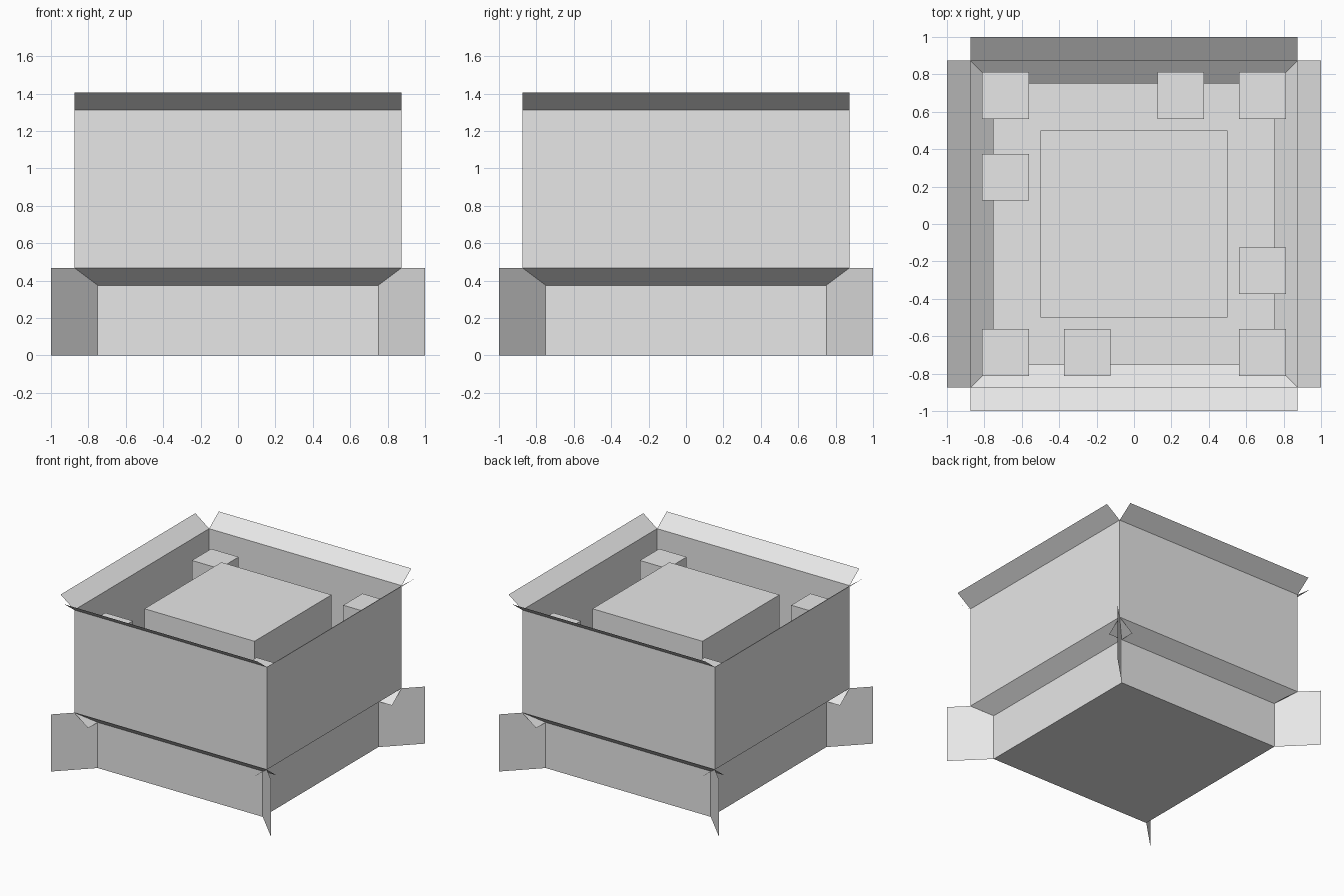
import bpy
import math
from mathutils import Matrix

old = bpy.data.objects.get("Cube")
if old:
    bpy.data.objects.remove(old, do_unlink=True)

# Single plain colour
grey = bpy.data.materials.new("light_grey")
grey.use_nodes = True
colour = (0.8, 0.8, 0.8, 1)
grey.diffuse_color = colour
grey.node_tree.nodes["Principled BSDF"].inputs["Base Color"].default_value = colour


def build(name, verts, faces, turn=0):
    """Make a flat-shaded mesh, turned about z by a number of quarter turns."""
    mesh = bpy.data.meshes.new(name)
    mesh.from_pydata(verts, [], faces)
    mesh.transform(Matrix.Rotation(turn * math.pi / 2, 4, "Z"))
    mesh.materials.append(grey)
    obj = bpy.data.objects.new(name, mesh)
    bpy.context.collection.objects.link(obj)
    return obj


def panel(name, half, low, high, turn):
    """Front-facing sheet; low and high are (y, z) of its two long edges."""
    build(name, [(-half, *low), (half, *low), (half, *high), (-half, *high)],
          [(0, 1, 2, 3)], turn)


def block(name, x, y, half, z0, z1, turn=0):
    corners = [(x - half, y - half), (x + half, y - half),
               (x + half, y + half), (x - half, y + half)]
    verts = [(*c, z) for z in (z0, z1) for c in corners]
    sides = [(i, (i + 1) % 4, (i + 1) % 4 + 4, i + 4) for i in range(4)]
    build(name, verts, [(3, 2, 1, 0), (4, 5, 6, 7)] + sides, turn)


INNER, OUTER = 0.75, 0.875
BASE_TOP, WALL_LOW, WALL_TOP, RIM = 0.375, 0.469, 1.3125, 1.406

# Floor
build("floor", [(-INNER, -INNER, 0), (INNER, -INNER, 0),
                (INNER, INNER, 0), (-INNER, INNER, 0)], [(3, 2, 1, 0)])

for side, t in zip(("front", "left", "back", "right"), range(4)):
    # Thin walls, the sloping ledge between them and the open rim flap
    panel(side + "_base_wall", INNER, (-INNER, 0), (-INNER, BASE_TOP), t)
    panel(side + "_ledge", OUTER, (-INNER, BASE_TOP), (-OUTER, WALL_LOW), t)
    panel(side + "_upper_wall", OUTER, (-OUTER, WALL_LOW), (-OUTER, WALL_TOP), t)
    panel(side + "_rim_flap", OUTER, (-OUTER, WALL_TOP), (-1, RIM), t)

    # Diagonal corner fin
    build(side + "_corner_fin", [(INNER, -INNER, 0), (1, -1, 0),
                                 (1, -1, WALL_LOW), (INNER, -INNER, WALL_LOW)],
          [(0, 1, 2, 3)], t)

    # Tall corner post and the lower block beside each wall
    block(side + "_corner_post", 0.6875, -0.6875, 0.125, WALL_LOW, 1.1875, t)
    block(side + "_low_block", -0.25, -0.6875, 0.125, WALL_LOW, 0.75, t)

# Central block
block("central_block", 0, 0, 0.5, 0, 1.28)
